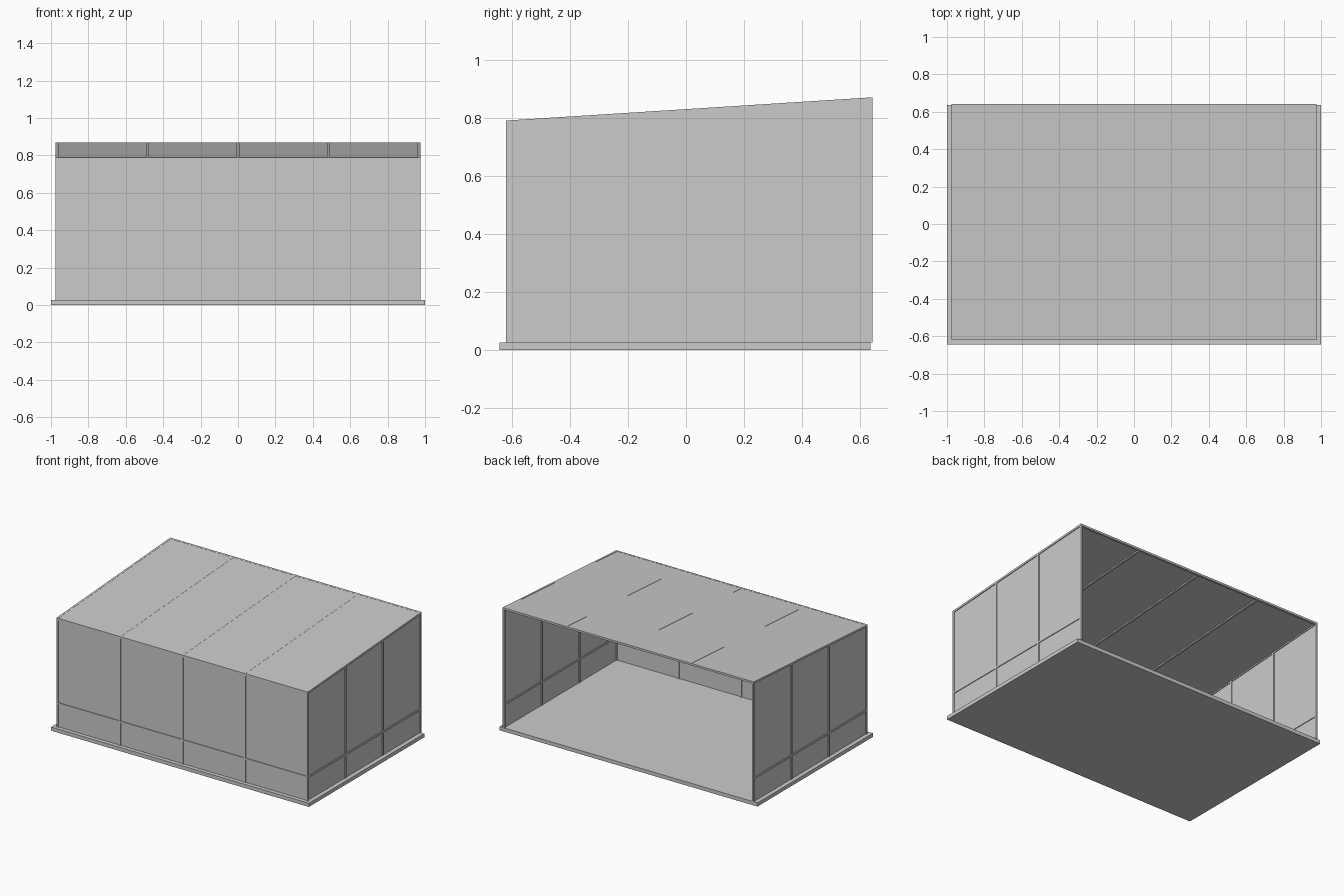
import bpy, bmesh

if "Cube" in bpy.data.objects:
    bpy.data.objects.remove(bpy.data.objects["Cube"])

W = 0.014             # frame section
X = 0.975             # outer half width of the frame
Y0, Y1 = -0.62, 0.642  # front and back of the frame
BASE = 0.026
RAIL = 0.185


def roof_z(y):
    return 0.79 + (y - Y0) * 0.08 / (Y1 - Y0)


def prism(name, profile, x0, x1):
    """Extrude a (y, z) profile along x."""
    bm = bmesh.new()
    face = bm.faces.new([bm.verts.new((x0, y, z)) for y, z in profile])
    ext = bmesh.ops.extrude_face_region(bm, geom=[face])
    moved = [v for v in ext["geom"] if isinstance(v, bmesh.types.BMVert)]
    bmesh.ops.translate(bm, vec=(x1 - x0, 0, 0), verts=moved)
    bmesh.ops.recalc_face_normals(bm, faces=bm.faces)
    mesh = bpy.data.meshes.new(name)
    bm.to_mesh(mesh)
    bm.free()
    ob = bpy.data.objects.new(name, mesh)
    bpy.context.collection.objects.link(ob)
    return ob


def upright(name, x0, x1, y0, y1, z0=BASE, drop=0.0):
    """Vertical piece whose top follows the roof slope."""
    return prism(name, [(y0, z0), (y1, z0), (y1, roof_z(y1) - drop),
                        (y0, roof_z(y0) - drop)], x0, x1)


def box(name, x0, x1, y0, y1, z0, z1):
    return prism(name, [(y0, z0), (y1, z0), (y1, z1), (y0, z1)], x0, x1)


def sloped(name, x0, x1, y0, y1, top, bottom):
    """Slab parallel to the roof, offsets measured down from the roof line."""
    return prism(name, [(y0, roof_z(y0) - bottom), (y1, roof_z(y1) - bottom),
                        (y1, roof_z(y1) - top), (y0, roof_z(y0) - top)], x0, x1)


# Floor slab
box("floor_slab", -1, 1, -0.643, 0.636, 0, BASE)

# Side walls: posts, mid rail and thin panel
for side, s in (("left", -1), ("right", 1)):
    xa, xb = sorted((s * X, s * (X - W)))
    for i in range(4):
        y = Y0 + i * (Y1 - Y0 - W) / 3
        upright(f"{side}_post_{i}", xa, xb, y, y + W, drop=0.001)
    box(f"{side}_mid_rail", xa, xb, Y0 + W, Y1 - W, RAIL, RAIL + 0.012)
    xc = s * (X - W / 2)
    upright(f"{side}_panel", xc - 0.002, xc + 0.002, Y0 + W / 2, Y1 - W / 2, drop=0.006)

# Front wall: posts between the corners, mid rail and thin panel
centres = [(i - 2) * (X - W / 2) / 2 for i in range(5)]
for i, x in enumerate(centres[1:4]):
    upright(f"front_post_{i}", x - W / 2, x + W / 2, Y0, Y0 + W, drop=0.001)
box("front_mid_rail", -X + W, X - W, Y0, Y0 + W, RAIL, RAIL + 0.012)
yc = Y0 + W / 2
upright("front_panel", -X + W / 2, X - W / 2, yc - 0.002, yc + 0.002, drop=0.006)

# Roof: rafters, front and back beams, thin sheet
for i, x in enumerate(centres):
    sloped(f"rafter_{i}", x - W / 2, x + W / 2, Y0, Y1, 0, W)
for name, y in (("front_beam", Y0), ("back_beam", Y1 - W)):
    sloped(name, -X + W, X - W, y, y + W, 0, W)
sloped("roof_sheet", -X + W / 2, X - W / 2, Y0 + W / 2, Y1 - W / 2, 0.0008, 0.005)
